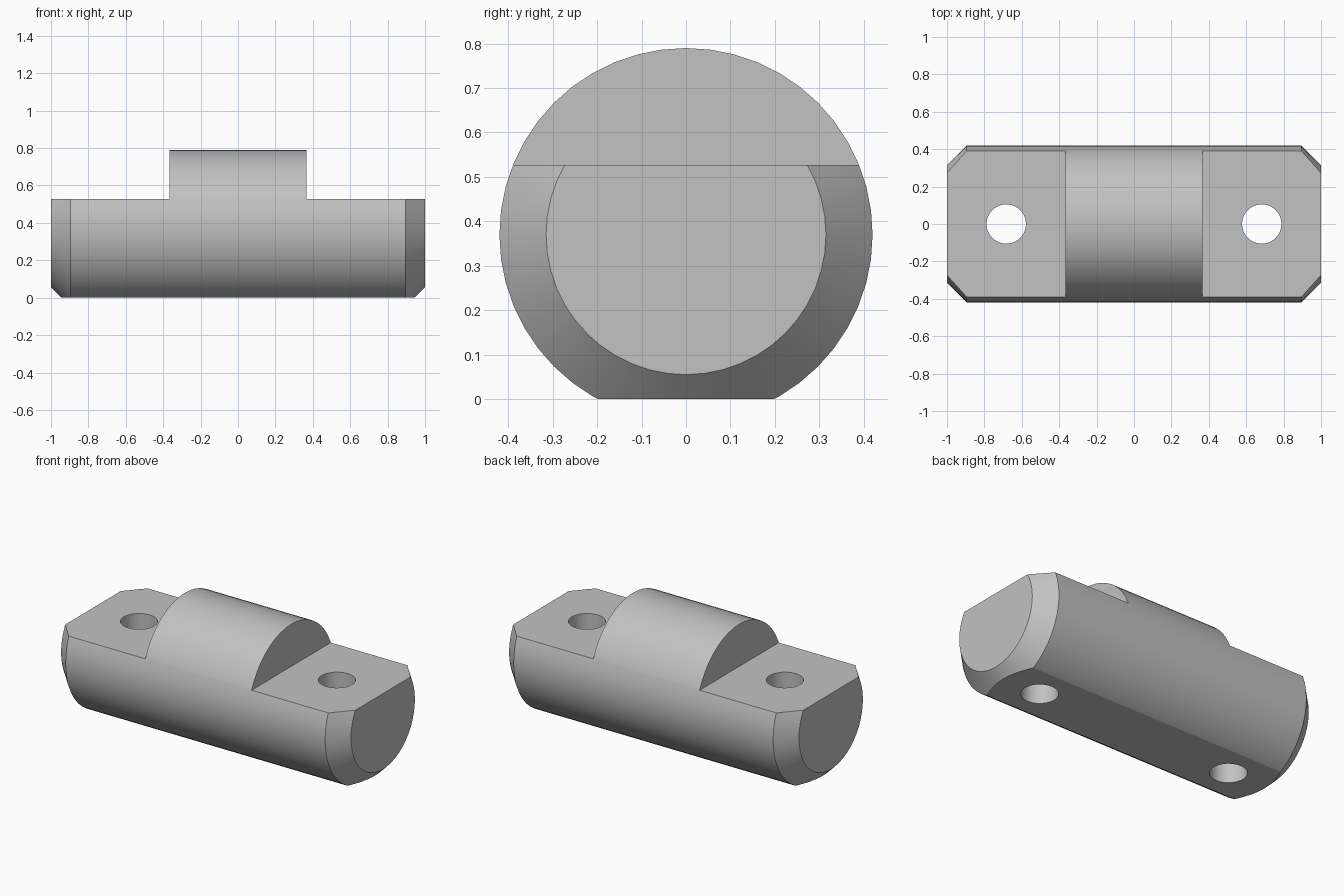
import bpy, bmesh, math
from mathutils import Matrix, Vector

cube = bpy.data.objects.get("Cube")
if cube:
    bpy.data.objects.remove(cube, do_unlink=True)

RADIUS, AXIS_Z, CHAMFER = 0.42, 0.37, 0.105
SHOULDER_X, SHOULDER_Z = 0.367, 0.527
HOLE_X, HOLE_R = 0.683, 0.105
SEGMENTS = 48

grey = bpy.data.materials.new("plain grey")
grey.use_nodes = True
colour = (0.54, 0.54, 0.54, 1)
grey.diffuse_color = colour
grey.node_tree.nodes["Principled BSDF"].inputs["Base Color"].default_value = colour


def add_object(name, bm):
    bmesh.ops.recalc_face_normals(bm, faces=bm.faces)
    mesh = bpy.data.meshes.new(name)
    bm.to_mesh(mesh)
    bm.free()
    mesh.materials.append(grey)
    obj = bpy.data.objects.new(name, mesh)
    bpy.context.collection.objects.link(obj)
    return obj


# Round bar with chamfered ends: rings along x, bridged and capped
bm = bmesh.new()
rings = []
for x, r in ((-1, RADIUS - CHAMFER), (-1 + CHAMFER, RADIUS),
             (1 - CHAMFER, RADIUS), (1, RADIUS - CHAMFER)):
    angles = [math.tau * i / SEGMENTS for i in range(SEGMENTS)]
    rings.append([bm.verts.new((x, r * math.sin(a), AXIS_Z + r * math.cos(a)))
                  for a in angles])
for a, b in zip(rings, rings[1:]):
    for i in range(SEGMENTS):
        j = (i + 1) % SEGMENTS
        bm.faces.new((a[i], a[j], b[j], b[i]))
bm.faces.new(rings[0])
bm.faces.new(rings[-1])

# Flat underside
cut = bmesh.ops.bisect_plane(bm, geom=bm.verts[:] + bm.edges[:] + bm.faces[:],
                             plane_co=(0, 0, 0), plane_no=(0, 0, -1), clear_outer=True)
bmesh.ops.contextual_create(
    bm, geom=[e for e in cut["geom_cut"] if isinstance(e, bmesh.types.BMEdge)])
pin = add_object("cross_pin", bm)

# Cutters for the two raised-end flats and the two bolt holes
cutters = []
for side, label in ((-1, "right"), (1, "left")):
    bm = bmesh.new()
    centre = Vector((side * (SHOULDER_X + 0.5), 0, SHOULDER_Z + 0.5))
    bmesh.ops.create_cube(bm, size=1, matrix=Matrix.Translation(centre))
    cutters.append(add_object(label + "_flat_cutter", bm))
    bm = bmesh.new()
    bmesh.ops.create_cone(bm, cap_ends=True, segments=SEGMENTS, radius1=HOLE_R,
                          radius2=HOLE_R, depth=2,
                          matrix=Matrix.Translation((side * HOLE_X, 0, 0.3)))
    cutters.append(add_object(label + "_hole_cutter", bm))

bpy.context.view_layer.objects.active = pin
pin.select_set(True)
for cutter in cutters:
    mod = pin.modifiers.new(cutter.name, "BOOLEAN")
    mod.operation = "DIFFERENCE"
    mod.solver = "EXACT"
    mod.object = cutter
    bpy.ops.object.modifier_apply(modifier=mod.name)
for cutter in cutters:
    bpy.data.objects.remove(cutter, do_unlink=True)

# Smooth round walls, crisp machined edges
bpy.ops.object.select_all(action="DESELECT")
pin.select_set(True)
bpy.ops.object.shade_smooth_by_angle(angle=math.radians(25))
